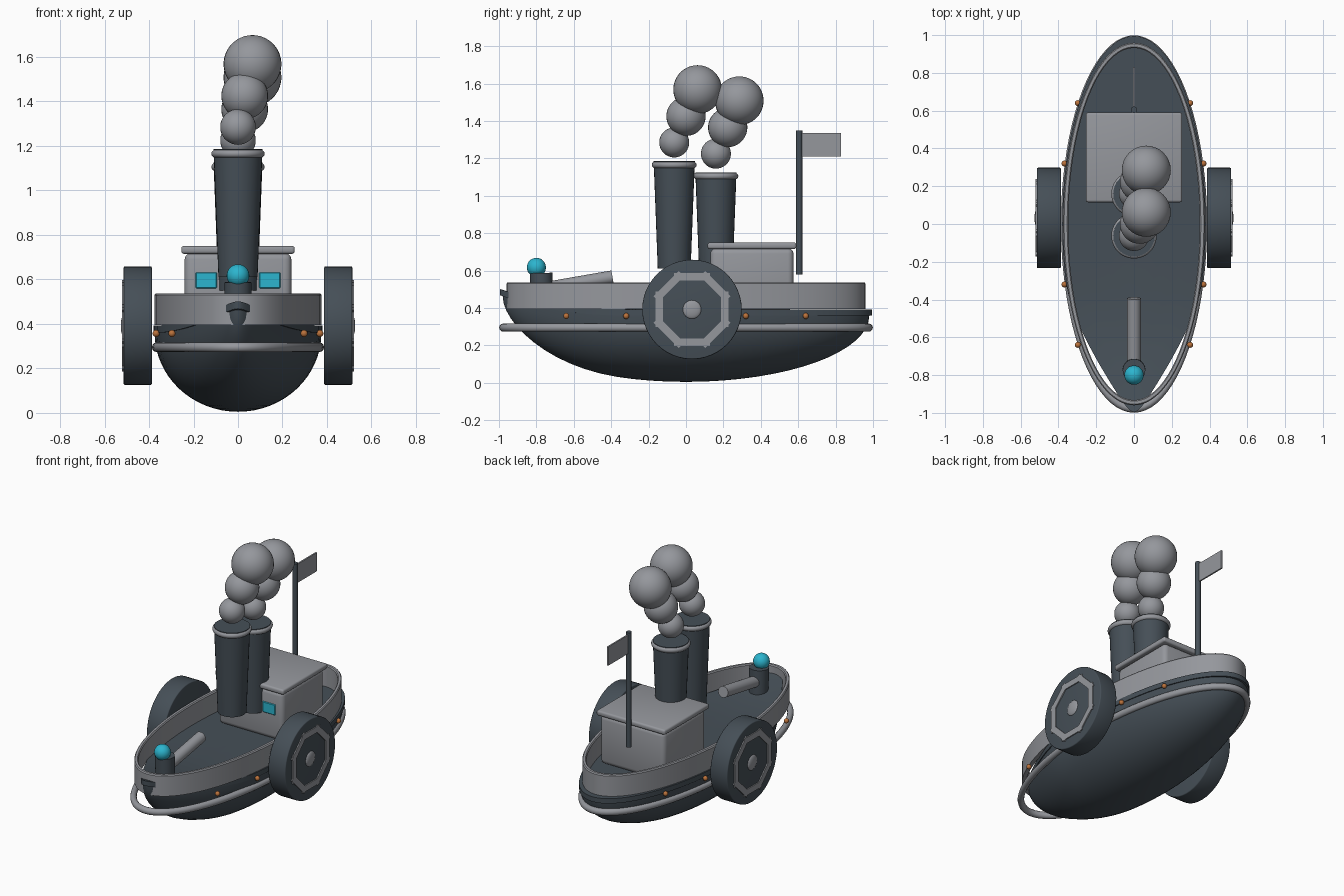
import bpy, bmesh, math
from mathutils import Vector, Matrix

if "Cube" in bpy.data.objects:
    bpy.data.objects.remove(bpy.data.objects["Cube"])


def material(name, rgb):
    m = bpy.data.materials.new(name)
    m.diffuse_color = (*rgb, 1)
    m.use_nodes = True
    m.node_tree.nodes["Principled BSDF"].inputs["Base Color"].default_value = m.diffuse_color
    return m


DARK = material("dark_slate", (0.060, 0.078, 0.095))
GREY = material("light_grey", (0.30, 0.31, 0.335))
CYAN = material("cyan_glass", (0.025, 0.46, 0.62))
COPPER = material("copper", (0.50, 0.17, 0.045))


def finish(name, bm, mat, bevel=0, segs=3):
    bmesh.ops.remove_doubles(bm, verts=bm.verts, dist=1e-5)
    bmesh.ops.recalc_face_normals(bm, faces=bm.faces)
    if bevel:
        bmesh.ops.bevel(bm, geom=[e for e in bm.edges if e.calc_face_angle(0) > 0.7],
                        offset=bevel, segments=segs, affect='EDGES', profile=0.5)
    me = bpy.data.meshes.new(name)
    bm.to_mesh(me)
    bm.free()
    me.materials.append(mat)
    ob = bpy.data.objects.new(name, me)
    bpy.context.collection.objects.link(ob)
    bpy.ops.object.select_all(action='DESELECT')
    ob.select_set(True)
    bpy.context.view_layer.objects.active = ob
    bpy.ops.object.shade_smooth_by_angle(angle=math.radians(35))
    return ob


def sweep(name, profile, mat, closed=False, deform=None, n=80):
    """Sweep a profile of (rx, ry, z) points round an ellipse."""
    bm = bmesh.new()
    rings = []
    for rx, ry, z in profile:
        ring = []
        for i in range(n):
            a = 2 * math.pi * i / n
            p = Vector((rx * math.cos(a), ry * math.sin(a), z))
            ring.append(bm.verts.new(deform(p) if deform else p))
        rings.append(ring)
    for k in range(len(rings) if closed else len(rings) - 1):
        a, b = rings[k], rings[(k + 1) % len(rings)]
        for i in range(n):
            j = (i + 1) % n
            bm.faces.new((a[i], a[j], b[j], b[i]))
    return finish(name, bm, mat)


def tube_ring(name, rx, ry, z, r, mat, loc=(0, 0)):
    prof = []
    for i in range(12):
        a = 2 * math.pi * i / 12
        prof.append((rx + r * math.cos(a), ry + r * math.cos(a), z + r * math.sin(a)))
    ob = sweep(name, prof, mat, closed=True)
    ob.location = (*loc, 0)


def box(name, lo, hi, mat, bevel=0, segs=3):
    lo, hi = Vector(lo), Vector(hi)
    bm = bmesh.new()
    bmesh.ops.create_cube(bm, size=1, matrix=Matrix.Translation((lo + hi) / 2) @ Matrix.Diagonal((*(hi - lo), 1)))
    return finish(name, bm, mat, bevel, segs)


def rod(name, a, b, r1, r2, mat, bevel=0, n=32):
    a, b = Vector(a), Vector(b)
    rot = (b - a).to_track_quat('Z', 'Y').to_matrix().to_4x4()
    bm = bmesh.new()
    bmesh.ops.create_cone(bm, cap_ends=True, segments=n, radius1=r1, radius2=r2,
                          depth=(b - a).length, matrix=Matrix.Translation((a + b) / 2) @ rot)
    return finish(name, bm, mat, bevel)


def ball(name, c, r, mat, n=24, scale=(1, 1, 1)):
    bm = bmesh.new()
    bmesh.ops.create_uvsphere(bm, u_segments=n, v_segments=n * 2 // 3, radius=r,
                              matrix=Matrix.Translation(c) @ Matrix.Diagonal((*scale, 1)))
    return finish(name, bm, mat)


# hull: half ellipsoid with a raised, pinched bow, capped by the deck slab
def bow(p):
    t = max(0, (-0.3 - p.y) / 0.7)
    return Vector((p.x * (1 - 0.6 * t ** 1.7), p.y, p.z + 0.11 * t ** 2.3))


hull = []
for i in range(17):
    a = math.pi / 2 * i / 16
    hull.append((0.375 * math.sin(a), 0.98 * math.sin(a), 0.36 - 0.355 * math.cos(a)))
for s, z in ((1, 0.36), (1, 0.393), (0.8, 0.393), (0.6, 0.393), (0.4, 0.393), (0.2, 0.393), (0, 0.393)):
    hull.append((0.38 * s, 0.995 * s, z))
sweep("hull_and_deck", hull, DARK, deform=bow)

# bulwark wall and rubbing rail
sweep("bulwark", [(0.376, 0.96, 0.395), (0.376, 0.96, 0.53), (0.370, 0.954, 0.537),
                  (0.354, 0.938, 0.537), (0.348, 0.932, 0.53), (0.348, 0.932, 0.395)], GREY, closed=True)
tube_ring("rubbing_rail", 0.365, 0.977, 0.295, 0.022, GREY)

# rivets along both sides
for sx in (-1, 1):
    for y, x in ((-0.64, 0.297), (-0.32, 0.368), (0.32, 0.368), (0.64, 0.297)):
        ball("rivet", (sx * x, y, 0.357), 0.016, COPPER, 12)

# cabin, roof and front windows
box("cabin", (-0.24, 0.13, 0.39), (0.24, 0.575, 0.72), GREY, 0.03)
box("cabin_roof", (-0.255, 0.115, 0.715), (0.255, 0.59, 0.75), GREY, 0.012)
for sx in (-1, 1):
    xs = sorted((sx * 0.095, sx * 0.19))
    box("window", (xs[0], 0.122, 0.56), (xs[1], 0.1315, 0.632), CYAN, 0.004, 1)

# funnels with collars and smoke puffs
for y, z0, z1 in ((-0.063, 0.61, 1.185), (0.16, 0.55, 1.125)):
    rod("funnel", (0, y, z0), (0, y, z1), 0.088, 0.11, DARK)
    tube_ring("funnel_collar", 0.102, 0.102, z1 - 0.02, 0.018, GREY, (0, y))
    for dx, dy, dz, r in ((0, 0, 0.1, 0.08), (0.03, 0.063, 0.24, 0.105), (0.065, 0.125, 0.383, 0.13)):
        ball("smoke_puff", (dx, y + dy, z1 + dz), r, GREY, 32)

# flagpole and flag
rod("flagpole", (0, 0.605, 0.58), (0, 0.605, 1.35), 0.017, 0.017, DARK, n=16)
box("flag", (-0.005, 0.61, 1.21), (0.005, 0.83, 1.335), GREY)

# bow lamp and tilted spar
rod("lamp_post", (0, -0.77, 0.42), (0, -0.775, 0.587), 0.06, 0.06, DARK)
ball("lamp", (0, -0.80, 0.617), 0.051, CYAN)
rod("spar", (0, -0.74, 0.505), (0, -0.393, 0.565), 0.036, 0.036, GREY)

# side wheels: drum, ring of eight overlapping paddles, hub
WY, WZ = 0.032, 0.392
for sx in (-1, 1):
    rod("wheel", (sx * 0.387, WY, WZ), (sx * 0.514, WY, WZ), 0.266, 0.266, DARK, 0.006, 48)
    bm = bmesh.new()
    for i in range(8):
        m = (Matrix.Translation((sx * 0.512, WY, WZ)) @ Matrix.Rotation(i * math.pi / 4, 4, 'X')
             @ Matrix.Translation((0, 0, 0.175)) @ Matrix.Diagonal((0.018, 0.19, 0.04, 1)))
        bmesh.ops.create_cube(bm, size=1, matrix=m)
    finish("paddle_ring", bm, GREY)
    ball("hub", (sx * 0.512, WY, WZ), 0.05, GREY, 24, (0.3, 1, 1))
